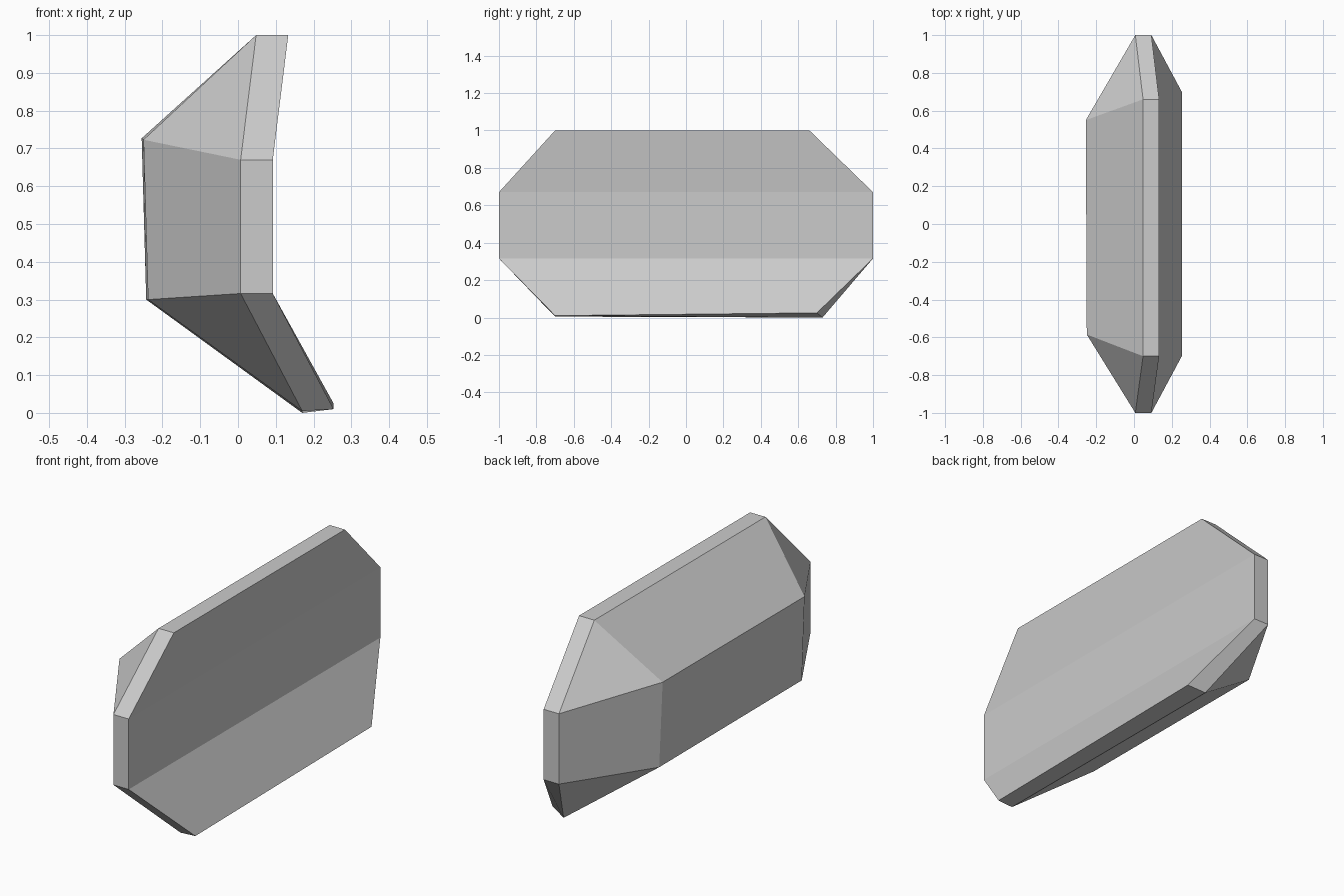
import bpy
import bmesh

cube = bpy.data.objects.get("Cube")
if cube:
    bpy.data.objects.remove(cube, do_unlink=True)

# Plain grey for the whole shell
grey = bpy.data.materials.new("light grey")
grey.use_nodes = True
colour = (0.6, 0.6, 0.6, 1)
grey.diffuse_color = colour
grey.node_tree.nodes["Principled BSDF"].inputs["Base Color"].default_value = colour

# Levels from top to bottom: (x, z, front y, back y)
outer_levels = [(0.133, 1.0, -0.70, 0.66), (0.092, 0.67, -1, 1),
                (0.092, 0.316, -1, 1)]
inner_levels = [(x - 0.085, z, f, b) for x, z, f, b in outer_levels]

bm = bmesh.new()


def level(x, z, front, back):
    """One front and back vertex pair."""
    return [bm.verts.new((x, front, z)), bm.verts.new((x, back, z))]


outer = [level(*l) for l in outer_levels]
inner = [level(*l) for l in inner_levels]

# The bottom edge is slightly twisted towards the back
outer.append([bm.verts.new((0.253, -0.70, 0.01)), bm.verts.new((0.253, 0.70, 0.025))])
inner.append([bm.verts.new((0.17, -0.70, 0.005)), bm.verts.new((0.17, 0.73, 0.0))])

# Corners of the raised panel on the far side
panel = [[bm.verts.new((-0.25, -0.585, 0.723)), bm.verts.new((-0.255, 0.55, 0.727))],
         [bm.verts.new((-0.238, -0.58, 0.30)), bm.verts.new((-0.243, 0.56, 0.30))]]

# Bent plate: three bands
for a, b in zip(outer, outer[1:]):
    bm.faces.new((a[0], b[0], b[1], a[1]))

# Rim along the top, bottom and both ends
for i in (0, 3):
    bm.faces.new((outer[i][0], outer[i][1], inner[i][1], inner[i][0]))
for side in (0, 1):
    for i in range(3):
        bm.faces.new((outer[i][side], inner[i][side],
                      inner[i + 1][side], outer[i + 1][side]))

# Raised panel, its top and bottom slopes
bm.faces.new((*panel[0], *reversed(panel[1])))
bm.faces.new((*inner[0], *reversed(panel[0])))
bm.faces.new((*inner[3], *reversed(panel[1])))

# End slopes with triangular corners
for side in (0, 1):
    high, low = panel[0][side], panel[1][side]
    bm.faces.new((inner[0][side], inner[1][side], high))
    bm.faces.new((inner[1][side], inner[2][side], low, high))
    bm.faces.new((inner[2][side], inner[3][side], low))

bmesh.ops.recalc_face_normals(bm, faces=bm.faces)
mesh = bpy.data.meshes.new("faceted_shell")
bm.to_mesh(mesh)
bm.free()
mesh.materials.append(grey)
shell = bpy.data.objects.new("faceted_shell", mesh)
bpy.context.collection.objects.link(shell)
